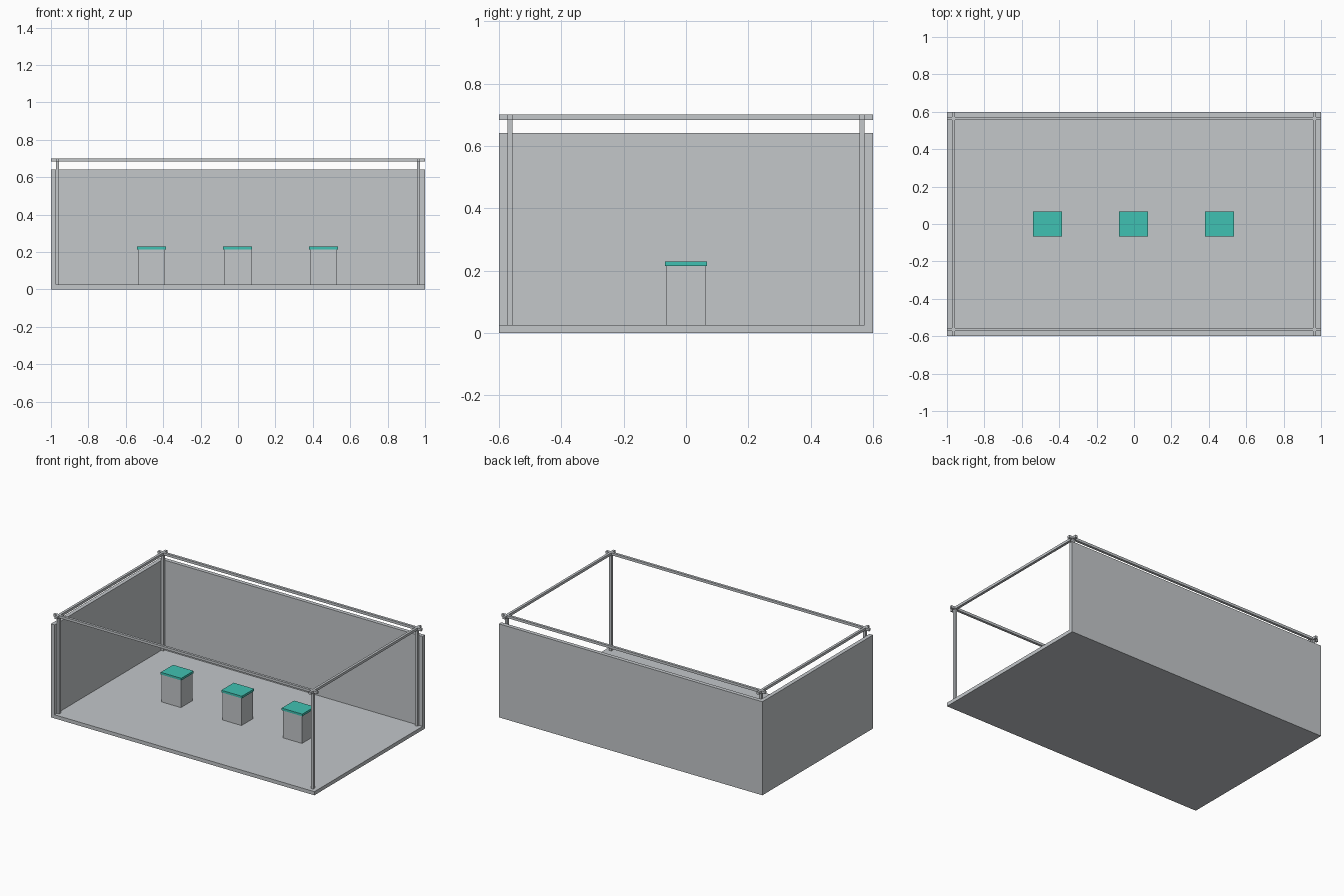
import bpy

if "Cube" in bpy.data.objects:
    bpy.data.objects.remove(bpy.data.objects["Cube"])


def material(name, rgb):
    m = bpy.data.materials.new(name)
    m.diffuse_color = (*rgb, 1.0)
    m.use_nodes = True
    m.node_tree.nodes["Principled BSDF"].inputs["Base Color"].default_value = m.diffuse_color
    return m


GREY = material("light grey", (0.546, 0.571, 0.591))
TEAL = material("teal", (0.051, 0.533, 0.445))


def box(name, lo, hi, mat):
    """Axis-aligned box between two corners."""
    bpy.ops.mesh.primitive_cube_add(size=1)
    ob = bpy.context.object
    ob.name = name
    for v in ob.data.vertices:
        v.co = [l + (c + 0.5) * (h - l) for c, l, h in zip(v.co, lo, hi)]
    ob.data.materials.append(mat)
    return ob


X, Y = 1.0, 0.6            # half footprint
FLOOR, WALL, TOP = 0.025, 0.642, 0.70
T = 0.027                  # wall thickness
BAR = 0.017                # frame bar thickness

# Booth floor and its two walls
box("floor", (-X, -Y, 0), (X, Y, FLOOR), GREY)
box("back_wall", (-X, Y - T, FLOOR), (X, Y, WALL), GREY)
box("left_wall", (-X, -Y, FLOOR), (-X + T, Y - T, WALL), GREY)

# Frame: corner posts and crossing top rails that overhang the corners
px, py = X - T - BAR / 2, Y - T - BAR / 2
h = BAR / 2
for sx, side in ((-1, "left"), (1, "right")):
    x = sx * px
    box(side + "_rail", (x - h, -Y, TOP - BAR), (x + h, Y, TOP), GREY)
    for sy, end in ((-1, "front"), (1, "back")):
        y = sy * py
        box(f"{end}_{side}_post", (x - h, y - h, FLOOR), (x + h, y + h, TOP - BAR), GREY)
for sy, end in ((-1, "front"), (1, "back")):
    y = sy * py
    box(end + "_rail", (-X, y - h, TOP - BAR), (X, y + h, TOP), GREY)

# Display plinths with coloured tops
for i, x in enumerate((-0.462, -0.002, 0.457), 1):
    box(f"plinth_{i}", (x - 0.073, -0.063, FLOOR), (x + 0.073, 0.063, 0.214), GREY)
    box(f"plinth_top_{i}", (x - 0.078, -0.067, 0.214), (x + 0.078, 0.067, 0.229), TEAL)
